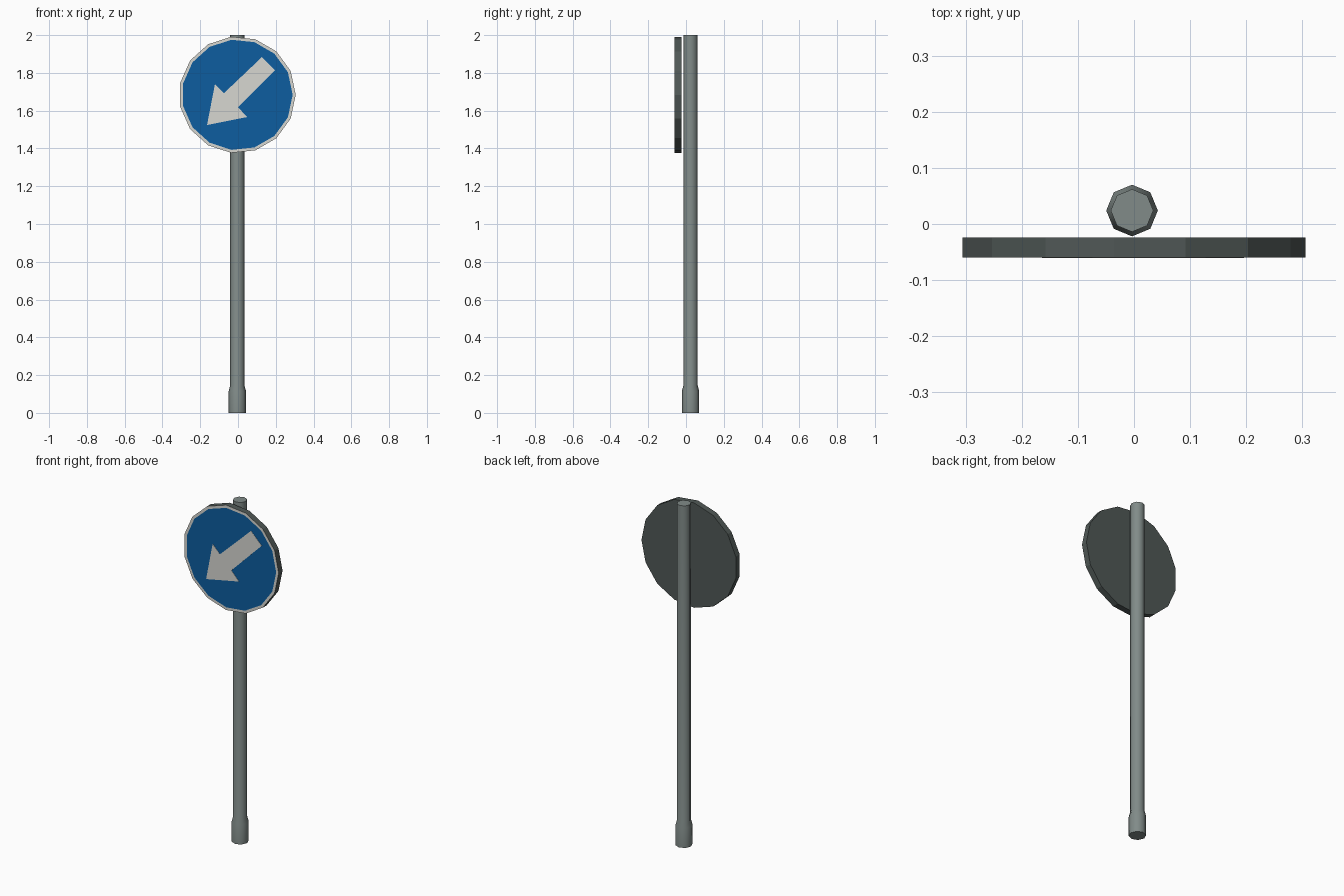
import bpy, bmesh, math

if "Cube" in bpy.data.objects:
    bpy.data.objects.remove(bpy.data.objects["Cube"], do_unlink=True)


def material(name, rgb):
    m = bpy.data.materials.new(name)
    m.use_nodes = True
    m.diffuse_color = (*rgb, 1)
    m.node_tree.nodes["Principled BSDF"].inputs["Base Color"].default_value = (*rgb, 1)
    return m


def finish(name, bm, mats):
    bmesh.ops.recalc_face_normals(bm, faces=bm.faces)
    mesh = bpy.data.meshes.new(name)
    bm.to_mesh(mesh)
    bm.free()
    for m in mats:
        mesh.materials.append(m)
    ob = bpy.data.objects.new(name, mesh)
    bpy.context.collection.objects.link(ob)
    return ob


STEEL = material("galvanised steel", (0.22, 0.26, 0.25))
DARK = material("dark grey backing", (0.08, 0.098, 0.093))
WHITE = material("off white", (0.68, 0.68, 0.64))
BLUE = material("sign blue", (0.004, 0.11, 0.35))

CX = -0.0035                      # shared axis of pole and disc
FRONT, BACK = -0.06, -0.024       # disc faces


# Pole: octagonal profile with a wider foot sleeve
bm = bmesh.new()
rings = []
for r, z in [(0.046, 0), (0.046, 0.115), (0.038, 0.145), (0.038, 2)]:
    rings.append([bm.verts.new((CX + r * math.cos(i * math.pi / 4),
                                0.024 + r * math.sin(i * math.pi / 4), z))
                  for i in range(8)])
for a, b in zip(rings, rings[1:]):
    for i in range(8):
        j = (i + 1) % 8
        bm.faces.new((a[i], a[j], b[j], b[i]))
bm.faces.new(rings[0])
bm.faces.new(rings[-1])
pole = finish("pole", bm, [STEEL])
bpy.ops.object.select_all(action="DESELECT")
pole.select_set(True)
bpy.context.view_layer.objects.active = pole
bpy.ops.object.shade_smooth_by_angle(angle=math.radians(50))


# Sign disc: fifteen sides, white border inset around a blue field
SIDES, RADIUS, CZ = 15, 0.309, 1.684
bm = bmesh.new()
verts = [bm.verts.new((CX + RADIUS * math.cos(i * math.tau / SIDES), BACK,
                       CZ + RADIUS * math.sin(i * math.tau / SIDES)))
         for i in range(SIDES)]
back = bm.faces.new(verts)
ext = bmesh.ops.extrude_face_region(bm, geom=[back], use_keep_orig=True)
front = next(g for g in ext["geom"] if isinstance(g, bmesh.types.BMFace))
for v in front.verts:
    v.co.y = FRONT
bmesh.ops.recalc_face_normals(bm, faces=bm.faces)
border = bmesh.ops.inset_region(bm, faces=[front], thickness=0.016)["faces"]
for f in border:
    f.material_index = 1
front.material_index = 2
finish("sign_disc", bm, [DARK, WHITE, BLUE])


# Arrow: thin plate pointing down to one side
outline = [(-0.164, 1.524), (-0.122, 1.741), (-0.074, 1.693), (0.127, 1.884),
           (0.196, 1.815), (0.0, 1.619), (0.048, 1.566)]
bm = bmesh.new()
face = bm.faces.new([bm.verts.new((x, FRONT + 0.0005, z)) for x, z in outline])
ext = bmesh.ops.extrude_face_region(bm, geom=[face], use_keep_orig=True)
for g in ext["geom"]:
    if isinstance(g, bmesh.types.BMVert):
        g.co.y = FRONT - 0.001
finish("arrow", bm, [WHITE])
